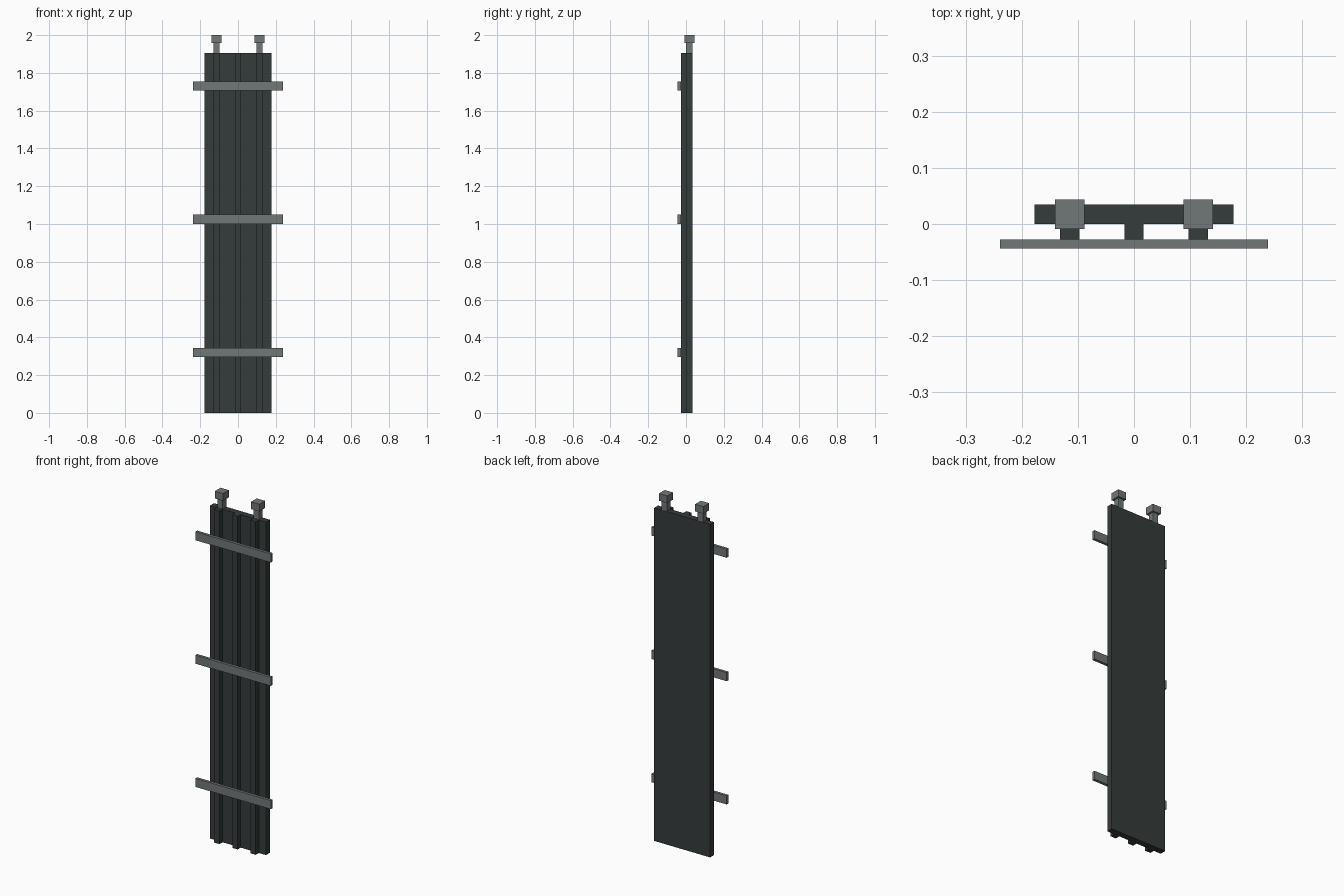
import bpy

cube = bpy.data.objects.get("Cube")
if cube:
    bpy.data.objects.remove(cube, do_unlink=True)


def make_material(name, rgb):
    mat = bpy.data.materials.new(name)
    mat.use_nodes = True
    color = (*rgb, 1.0)
    mat.diffuse_color = color
    mat.node_tree.nodes["Principled BSDF"].inputs["Base Color"].default_value = color
    return mat


DARK = make_material("dark slate", (0.036, 0.045, 0.044))
GREY = make_material("mid grey", (0.165, 0.185, 0.188))


def box(name, x, y, z, mat):
    """Box from (min, max) ranges on each axis."""
    ranges = (x, y, z)
    bpy.ops.mesh.primitive_cube_add(size=1, location=[(a + b) / 2 for a, b in ranges])
    obj = bpy.context.object
    obj.name = name
    obj.scale = [b - a for a, b in ranges]
    bpy.ops.object.transform_apply(location=False, rotation=False, scale=True)
    obj.data.materials.append(mat)
    return obj


def around(center, width):
    return (center - width / 2, center + width / 2)


TOP = 1.905          # panel height
BACK = 0.035         # rear face of the panel
RIB_FRONT = -0.0275  # front face of the ribs
SIDE = 0.1145        # offset of the outer ribs and posts

# Backing panel
box("panel", around(0, 0.354), (0, BACK), (0, TOP), DARK)

# Vertical ribs on the front
for name, x in (("right", -SIDE), ("middle", 0), ("left", SIDE)):
    box(name + "_rib", around(x, 0.034), (RIB_FRONT, 0), (0, TOP), DARK)

# Horizontal bars across the ribs
for name, z in (("lower", 0.32), ("centre", 1.025), ("upper", 1.731)):
    box(name + "_crossbar", around(0, 0.477), (-0.0437, RIB_FRONT), around(z, 0.049), GREY)

# Short posts with square caps on the top edge
for name, x in (("right", -SIDE), ("left", SIDE)):
    box(name + "_post", around(x, 0.033), around(BACK / 2, 0.033), (TOP, 1.959), GREY)
    box(name + "_post_cap", around(x, 0.0525), around(BACK / 2, 0.0525), (1.959, 2.0), GREY)
